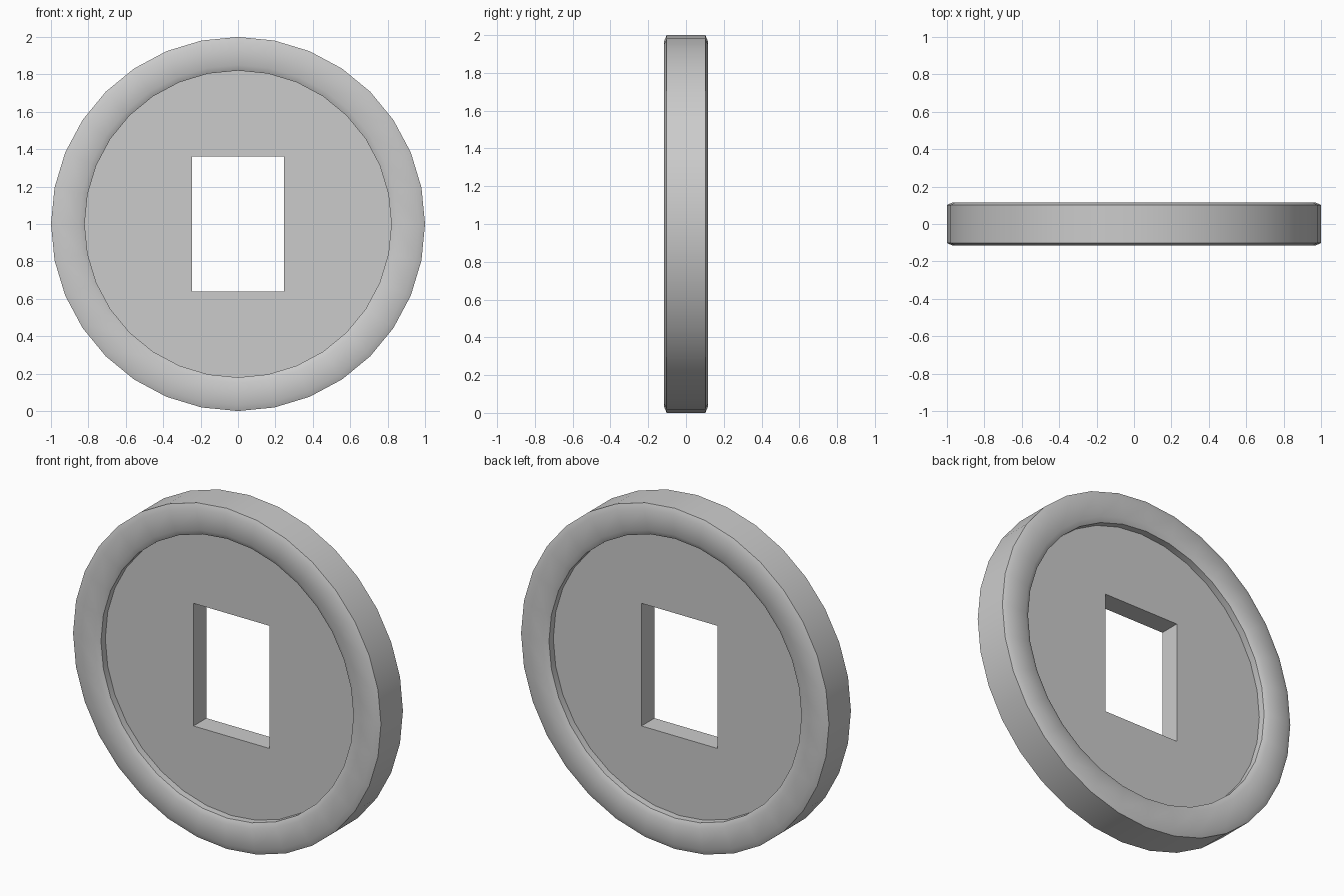
import bpy, bmesh
from math import sin, cos, pi

if "Cube" in bpy.data.objects:
    bpy.data.objects.remove(bpy.data.objects["Cube"])

SIDES = 32
CENTRE_Z = 1.0
FACE_Y = 0.06          # half thickness of the recessed plate
INNER_R = 0.82


def ring(bm, r, y):
    return [bm.verts.new((r * sin(2 * pi * i / SIDES), y,
                          CENTRE_Z + r * cos(2 * pi * i / SIDES)))
            for i in range(SIDES)]


def bridge(bm, a, b):
    n = len(a)
    for i in range(n):
        j = (i + 1) % n
        bm.faces.new((a[i], a[j], b[j], b[i]))


def loop_edges(bm, verts):
    return [bm.edges.get((v, verts[i - 1])) or bm.edges.new((v, verts[i - 1]))
            for i, v in enumerate(verts)]


# Half profile of the raised rim (radius, distance from middle), then mirrored
half = [(INNER_R, FACE_Y), (INNER_R, 0.10), (0.85, 0.116), (0.968, 0.116), (1.0, 0.102)]
profile = [(r, -y) for r, y in half] + [(r, y) for r, y in reversed(half)]

bm = bmesh.new()
rings = [ring(bm, r, y) for r, y in profile]
for a, b in zip(rings, rings[1:]):
    bridge(bm, a, b)

# Rectangular hole through the plate
corners = [(-0.247, 0.64), (0.247, 0.64), (0.247, 1.36), (-0.247, 1.36)]
hole = [[bm.verts.new((x, y, z)) for x, z in corners] for y in (-FACE_Y, FACE_Y)]
bridge(bm, hole[0], hole[1])

# Recessed faces between the rim and the hole, front and back
for outer, inner, side in ((rings[0], hole[0], -1), (rings[-1], hole[1], 1)):
    bmesh.ops.triangle_fill(bm, use_beauty=True, normal=(0, side, 0),
                            edges=loop_edges(bm, outer) + loop_edges(bm, inner))

bmesh.ops.recalc_face_normals(bm, faces=bm.faces)
mesh = bpy.data.meshes.new("coin")
bm.to_mesh(mesh)
bm.free()

coin = bpy.data.objects.new("coin", mesh)
bpy.context.collection.objects.link(coin)
bpy.context.view_layer.objects.active = coin
coin.select_set(True)
bpy.ops.object.shade_smooth_by_angle(angle=pi / 6)
